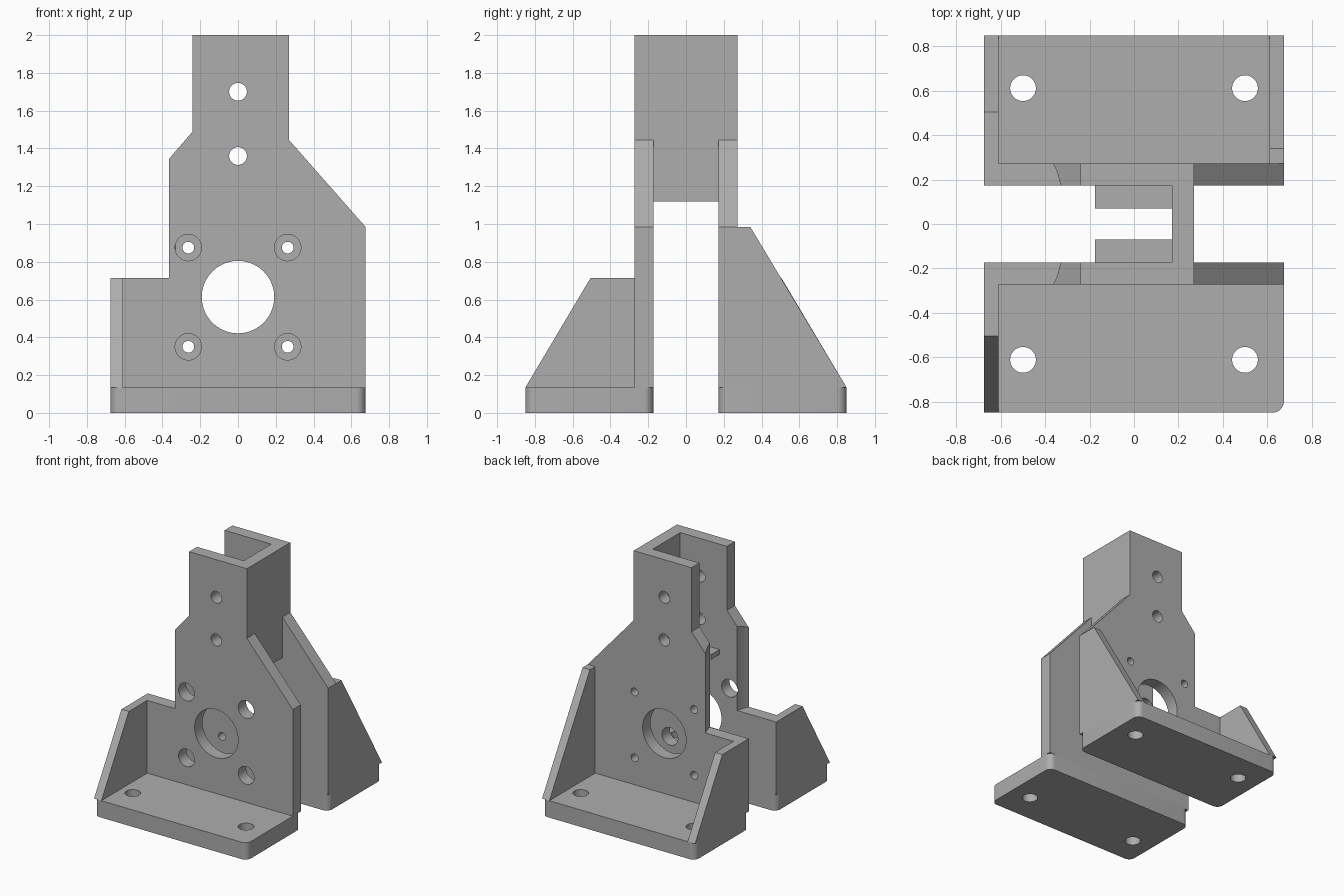
import bpy, bmesh, math
from mathutils import Vector

cube = bpy.data.objects.get("Cube")
if cube:
    bpy.data.objects.remove(cube, do_unlink=True)

grey = bpy.data.materials.new("plain_grey")
grey.use_nodes = True
grey.diffuse_color = (0.42, 0.42, 0.42, 1)
grey.node_tree.nodes["Principled BSDF"].inputs["Base Color"].default_value = (0.42, 0.42, 0.42, 1)

INNER, OUTER, END = 0.173, 0.273, 0.85   # depths of plate faces and base end
SIDE, BASE_TOP, EAR_TOP = 0.675, 0.135, 0.715


def prism(name, points, axis, low, high):
    """Extrude a 2D outline along the given axis from low to high."""
    place = {"x": lambda a, b, d: (d, a, b),
             "y": lambda a, b, d: (a, d, b),
             "z": lambda a, b, d: (a, b, d)}[axis]
    bm = bmesh.new()
    face = bm.faces.new([bm.verts.new(place(a, b, low)) for a, b in points])
    ext = bmesh.ops.extrude_face_region(bm, geom=[face])
    shift = Vector(place(0, 0, high - low))
    bmesh.ops.translate(bm, vec=shift,
                        verts=[v for v in ext["geom"] if isinstance(v, bmesh.types.BMVert)])
    bmesh.ops.recalc_face_normals(bm, faces=bm.faces)
    mesh = bpy.data.meshes.new(name)
    bm.to_mesh(mesh)
    bm.free()
    mesh.materials.append(grey)
    obj = bpy.data.objects.new(name, mesh)
    bpy.context.collection.objects.link(obj)
    return obj


def arc(cx, cy, r, start=0, sweep=360, steps=40):
    return [(cx + r * math.cos(math.radians(start + sweep * i / steps)),
             cy + r * math.sin(math.radians(start + sweep * i / steps)))
            for i in range(steps if sweep == 360 else steps + 1)]


def box(x0, x1, y0, y1):
    return [(x0, y0), (x1, y0), (x1, y1), (x0, y1)]


def cut(obj, cutters):
    """Subtract each cutter, bake the result and discard the cutters."""
    for cutter in cutters:
        cutter.hide_render = True
        mod = obj.modifiers.new("cut", "BOOLEAN")
        mod.operation = "DIFFERENCE"
        mod.solver = "EXACT"
        mod.object = cutter
    bpy.context.view_layer.update()
    baked = bpy.data.meshes.new_from_object(
        obj.evaluated_get(bpy.context.evaluated_depsgraph_get()))
    obj.modifiers.clear()
    obj.data = baked
    for cutter in cutters:
        bpy.data.objects.remove(cutter, do_unlink=True)


def smooth(obj):
    bpy.ops.object.select_all(action="DESELECT")
    obj.select_set(True)
    bpy.context.view_layer.objects.active = obj
    bpy.ops.object.shade_smooth_by_angle(angle=math.radians(25))


plate_outline = [(-SIDE, BASE_TOP), (SIDE, BASE_TOP), (SIDE, 0.985), (0.27, 1.445),
                 (0.27, 2), (-0.24, 2), (-0.24, 1.49), (-0.365, 1.345),
                 (-0.365, EAR_TOP), (-SIDE, EAR_TOP)]

for label, s, screw_radius in (("front", -1, 0.07), ("back", 1, 0.031)):
    # Upright plate with bore, screw holes and hollowed edge
    plate = prism(label + "_plate", plate_outline, "y", s * INNER, s * OUTER)
    holes = [(0, 0.613, 0.192), (0, 1.7, 0.047), (0, 1.36, 0.047)]
    holes += [(x, z, screw_radius) for x in (-0.263, 0.263) for z in (0.35, 0.875)]
    cutters = [prism("hole_cutter", arc(x, z, r), "y", s * 0.1, s * 0.4) for x, z, r in holes]
    edge = [(-0.5, s * 0.15), (-0.328, s * 0.15), (-0.331, s * INNER), (-0.338, s * 0.205),
            (-0.349, s * 0.24), (-0.365, s * OUTER), (-0.5, s * OUTER)]
    cutters.append(prism("edge_cutter", edge, "z", EAR_TOP, 1.4))
    cut(plate, cutters)
    smooth(plate)

    # Base foot with rounded corners and two mounting holes
    r, mid = 0.05, (INNER + END) / 2
    hx, hy = SIDE - r, (END - INNER) / 2 - r
    outline = []
    for i, (sx, sy) in enumerate(((1, 1), (-1, 1), (-1, -1), (1, -1))):
        outline += arc(sx * hx, s * mid + sy * hy, r, i * 90, 90, 8)
    foot = prism(label + "_foot", outline, "z", 0, BASE_TOP)
    cut(foot, [prism("bolt_cutter", arc(x, s * 0.612, 0.058), "z", -0.1, 0.3)
               for x in (-0.5, 0.5)])
    smooth(foot)

    # Low side gusset
    low = [(s * OUTER, BASE_TOP), (s * END, BASE_TOP), (s * 0.505, EAR_TOP), (s * OUTER, EAR_TOP)]
    prism(label + "_low_gusset", low, "x", -SIDE, -0.61)

    # Small inner ledge
    prism(label + "_ledge", box(-0.175, 0.172, s * 0.07, s * INNER), "z", 1.12, 1.16)

# Tall gusset, only at the back
tall = [(OUTER, BASE_TOP), (END, BASE_TOP), (0.34, 0.985), (OUTER, 0.985)]
prism("back_tall_gusset", tall, "x", 0.61, SIDE)

# Wall joining the two plates
prism("joining_wall", box(0.172, 0.27, -INNER, INNER), "z", 1.12, 2)
